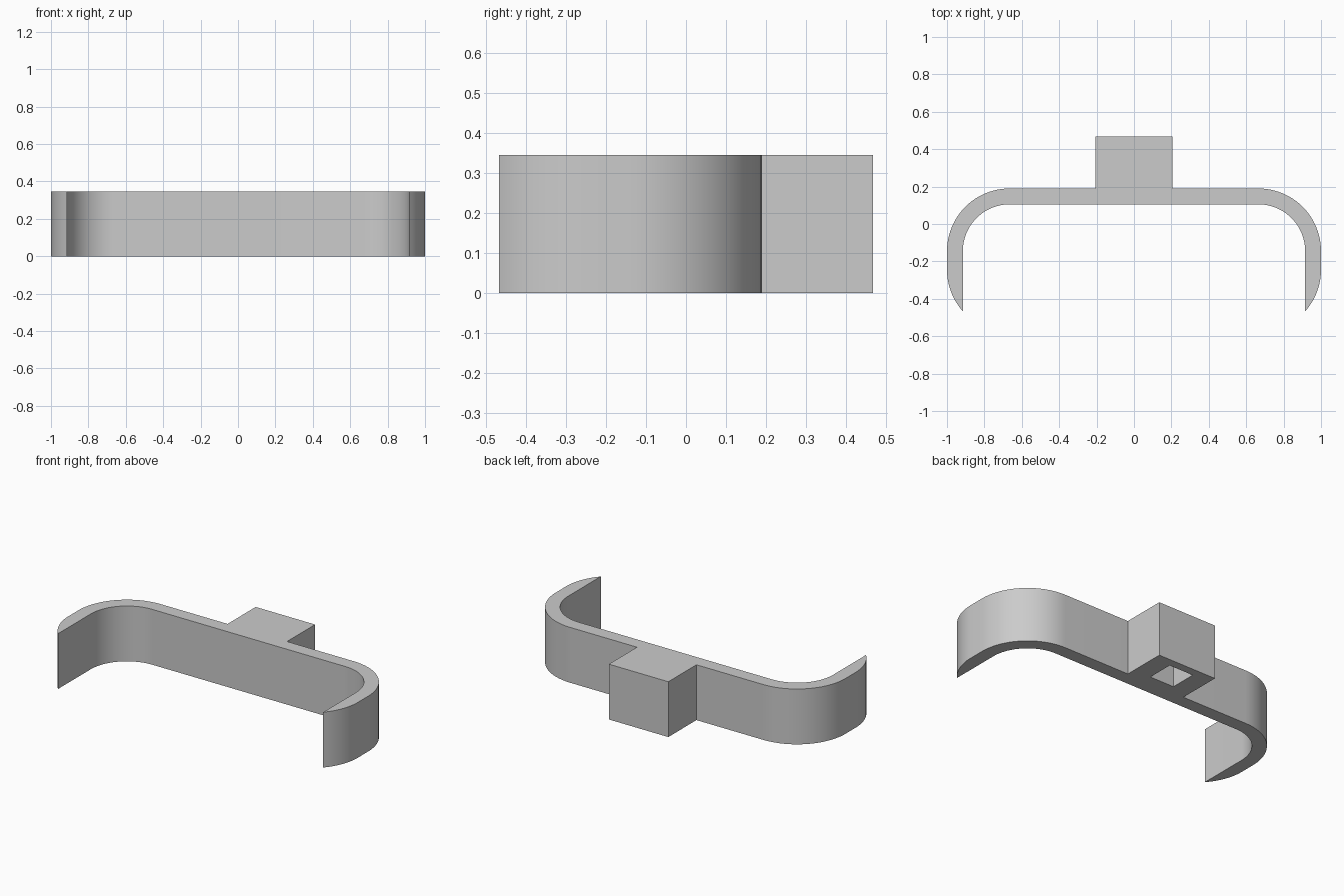
import bpy, bmesh
from math import sin, cos, acos, pi

cube = bpy.data.objects.get("Cube")
if cube:
    bpy.data.objects.remove(cube, do_unlink=True)

HEIGHT = 0.345
R_OUT, R_IN = 0.335, 0.25      # corner radii
CX, CY = 0.665, -0.145         # corner centre
TIP_CY = -0.244                # centre of the tip curve
BACK, FRONT = 0.467, -0.467


def arc(cx, cy, r, a0, a1, n=24):
    return [(cx + r * cos(a0 + (a1 - a0) * i / n),
             cy + r * sin(a0 + (a1 - a0) * i / n)) for i in range(n + 1)]


# Half outline: rear block, outer corner, pointed tip, inner corner
tip = acos(R_IN / R_OUT)
half = [(0.205, BACK), (0.205, CY + R_OUT)]
half += arc(CX, CY, R_OUT, pi / 2, 0)
half += arc(CX, TIP_CY, R_OUT, 0, -tip, 14)
half[-1] = (CX + R_IN, FRONT)
half += arc(CX, CY, R_IN, 0, pi / 2)
outline = half + [(-x, y) for x, y in reversed(half)]

# Clip body: the outline extruded upward
bm = bmesh.new()
base = bm.faces.new([bm.verts.new((x, y, 0)) for x, y in outline])
top = bmesh.ops.extrude_face_region(bm, geom=[base])["geom"]
bmesh.ops.translate(bm, vec=(0, 0, HEIGHT),
                    verts=[v for v in top if isinstance(v, bmesh.types.BMVert)])
bmesh.ops.recalc_face_normals(bm, faces=bm.faces)
mesh = bpy.data.meshes.new("clip_body")
bm.to_mesh(mesh)
bm.free()
body = bpy.data.objects.new("clip_body", mesh)
bpy.context.collection.objects.link(body)

# Square blind socket in the underside of the block
bpy.ops.mesh.primitive_cube_add(size=1, location=(0, 0.33, 0))
cutter = bpy.context.object
cutter.name = "socket_cutter"
cutter.scale = (0.17, 0.17, 0.36)
cutter.hide_render = True
bpy.ops.object.select_all(action='DESELECT')
body.select_set(True)
bpy.context.view_layer.objects.active = body
cut = body.modifiers.new("socket", 'BOOLEAN')
cut.operation = 'DIFFERENCE'
cut.solver = 'EXACT'
cut.object = cutter
bpy.ops.object.modifier_apply(modifier=cut.name)
bpy.data.objects.remove(cutter, do_unlink=True)

# Plain grey finish
grey = bpy.data.materials.new("plain_grey")
grey.use_nodes = True
colour = (0.6, 0.6, 0.6, 1)
grey.diffuse_color = colour
grey.node_tree.nodes["Principled BSDF"].inputs["Base Color"].default_value = colour
body.data.materials.clear()
body.data.materials.append(grey)
bpy.ops.object.shade_smooth_by_angle()
